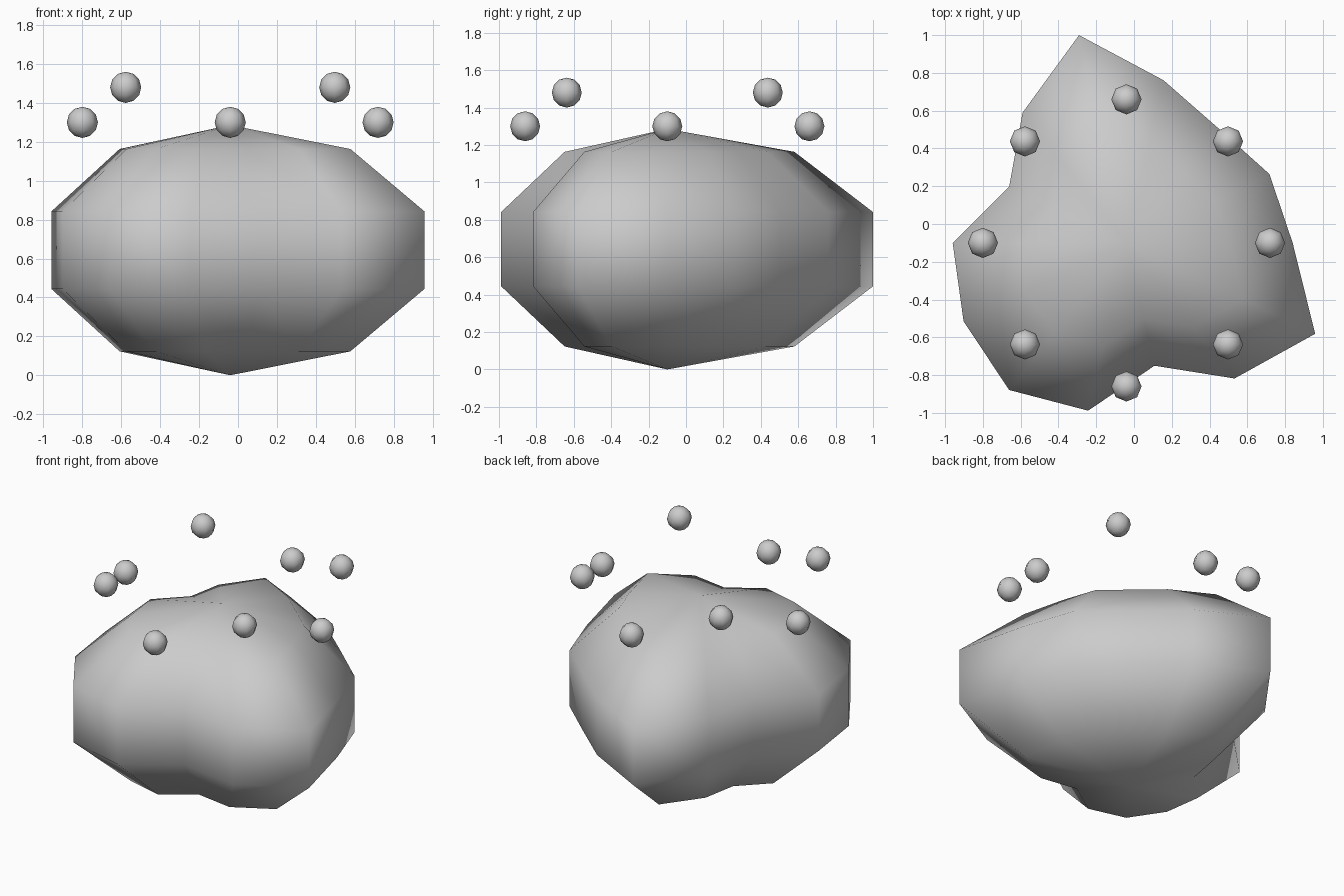
import bpy, bmesh
from math import sin, cos, pi

if "Cube" in bpy.data.objects:
    bpy.data.objects.remove(bpy.data.objects["Cube"])

CX, CY = -0.04, -0.10   # shared axis of body and bead ring


def lobed_ball(name, centre, radii, height, bands):
    """Ball of latitude rings whose radius varies with the angle."""
    bm = bmesh.new()
    n = len(radii)
    top = bm.verts.new((0, 0, height))
    bottom = bm.verts.new((0, 0, -height))
    rings = []
    for b in range(1, bands):
        t = pi * b / bands
        rings.append([bm.verts.new((r * sin(t) * cos(2 * pi * i / n),
                                    r * sin(t) * sin(2 * pi * i / n),
                                    height * cos(t)))
                      for i, r in enumerate(radii)])
    for i in range(n):
        j = (i + 1) % n
        bm.faces.new((top, rings[0][i], rings[0][j]))
        bm.faces.new((bottom, rings[-1][j], rings[-1][i]))
        for a, b in zip(rings, rings[1:]):
            bm.faces.new((a[i], b[i], b[j], a[j]))
    bmesh.ops.recalc_face_normals(bm, faces=bm.faces)
    for f in bm.faces:
        f.smooth = True
    mesh = bpy.data.meshes.new(name)
    bm.to_mesh(mesh)
    bm.free()
    ob = bpy.data.objects.new(name, mesh)
    ob.location = centre
    bpy.context.collection.objects.link(ob)
    return ob


# Lumpy body: widest-ring radii counter-clockwise from +x
widest = [0.88, 0.84, 0.778, 0.883, 1.128, 0.882, 0.689,
          0.92, 0.957, 0.996, 0.911, 0.667, 0.918, 1.109]
lobed_ball("body", (CX, CY, 0.643), [r / sin(0.4 * pi) for r in widest], 0.643, 5)

# Ring of floating beads, alternately low and high
for k in range(8):
    a = k * pi / 4
    z = 1.48 if k % 2 else 1.30
    lobed_ball(f"bead_{k + 1}", (CX + 0.76 * cos(a), CY + 0.76 * sin(a), z),
               [0.08] * 8, 0.08, 6)
